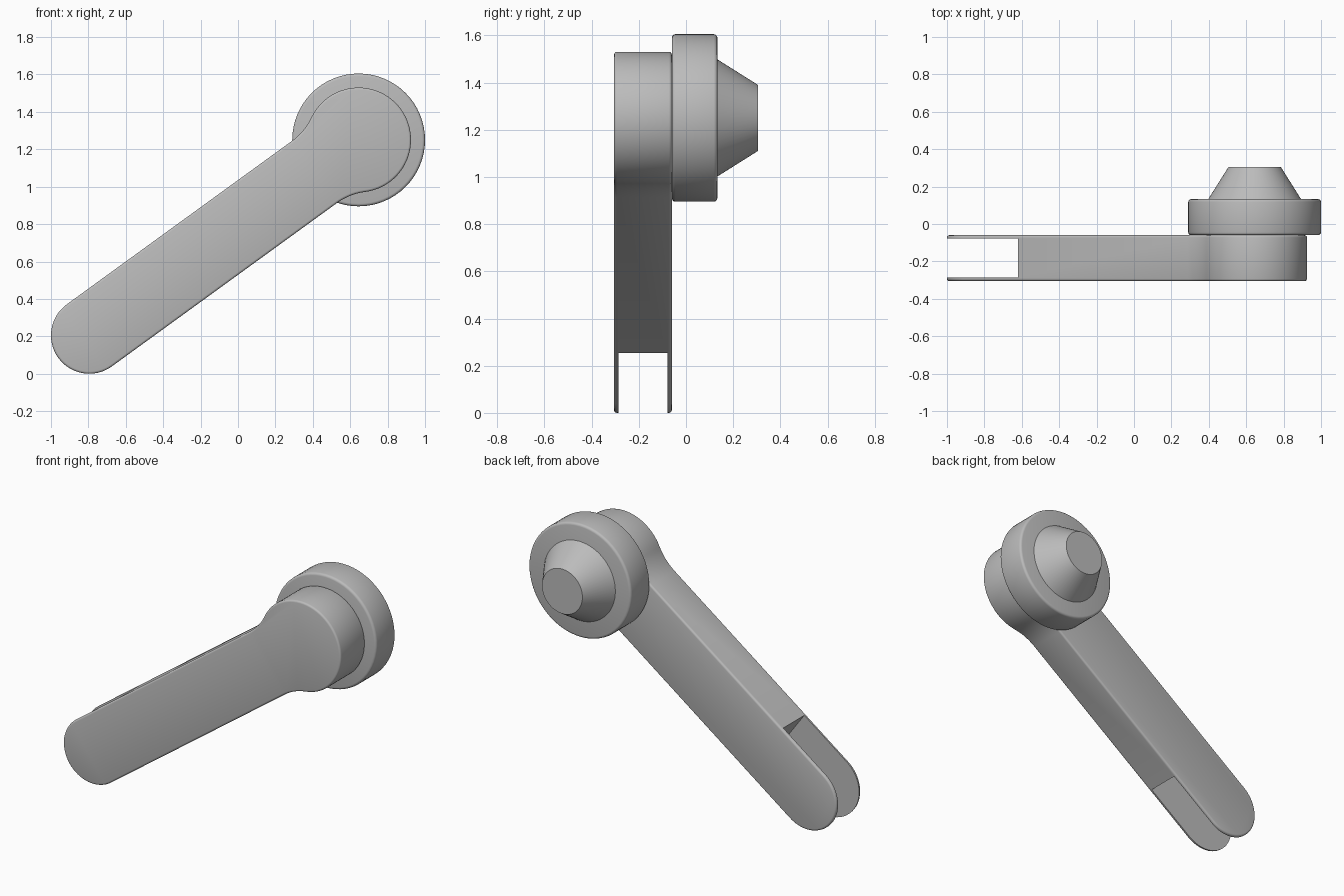
import bpy
import bmesh
from math import pi, cos, sin, atan2, hypot, sqrt, radians
from mathutils import Matrix

cube = bpy.data.objects.get("Cube")
if cube:
    bpy.data.objects.remove(cube, do_unlink=True)

HUB_X, HUB_Z = 0.645, 1.25       # pivot of the round end
TIP_X, TIP_Z = -0.795, 0.205     # centre of the forked end
HALF, HUB_R, FILLET = 0.205, 0.28, 0.33
FRONT, BACK = -0.305, -0.06
LENGTH = hypot(HUB_X - TIP_X, HUB_Z - TIP_Z)
TILT = atan2(HUB_Z - TIP_Z, HUB_X - TIP_X)

grey = bpy.data.materials.new("plain_grey")
grey.use_nodes = True
grey.diffuse_color = (0.5, 0.5, 0.5, 1)
grey.node_tree.nodes["Principled BSDF"].inputs["Base Color"].default_value = (0.5, 0.5, 0.5, 1)


def make_object(name, bm):
    bmesh.ops.recalc_face_normals(bm, faces=bm.faces)
    mesh = bpy.data.meshes.new(name)
    bm.to_mesh(mesh)
    bm.free()
    mesh.materials.append(grey)
    obj = bpy.data.objects.new(name, mesh)
    bpy.context.collection.objects.link(obj)
    return obj


def activate(obj):
    bpy.ops.object.select_all(action='DESELECT')
    obj.select_set(True)
    bpy.context.view_layer.objects.active = obj


def smooth(obj):
    activate(obj)
    bpy.ops.object.shade_smooth_by_angle(angle=radians(32))


def apply_modifier(obj, modifier):
    activate(obj)
    bpy.ops.object.modifier_apply(modifier=modifier.name)


def round_rims(obj, width):
    bevel = obj.modifiers.new("rounded_rims", 'BEVEL')
    bevel.width = width
    bevel.segments = 3
    bevel.limit_method = 'ANGLE'
    bevel.angle_limit = radians(60)
    apply_modifier(obj, bevel)


def arc(cx, cz, r, start, end, steps):
    angles = [start + (end - start) * i / steps for i in range(steps + 1)]
    return [(cx + r * cos(a), cz + r * sin(a)) for a in angles]


def turned_part(name, r_front, r_back, y_front, y_back):
    bm = bmesh.new()
    bmesh.ops.create_cone(bm, cap_ends=True, segments=64, radius1=r_front,
                          radius2=r_back, depth=y_back - y_front)
    bm.transform(Matrix.Translation((HUB_X, (y_front + y_back) / 2, HUB_Z))
                 @ Matrix.Rotation(-pi / 2, 4, 'X'))
    return make_object(name, bm)


# Arm outline along its own axis: hub, filleted neck, round tip
offset = sqrt((HUB_R + FILLET) ** 2 - (HALF + FILLET) ** 2)
phi = atan2(HALF + FILLET, -offset)
neck = arc(-offset, HALF + FILLET, FILLET, phi - pi, -pi / 2, 10)[1:]
outline = arc(0, 0, HUB_R, -phi, phi, 48) + neck
outline += arc(-LENGTH, 0, HALF, pi / 2, 3 * pi / 2, 32)
outline += [(u, -v) for u, v in reversed(neck)]

bm = bmesh.new()
face = bm.faces.new([bm.verts.new((u, FRONT, v)) for u, v in outline])
new = bmesh.ops.extrude_face_region(bm, geom=[face])["geom"]
bmesh.ops.translate(bm, vec=(0, BACK - FRONT, 0),
                    verts=[g for g in new if isinstance(g, bmesh.types.BMVert)])
arm = make_object("forked_arm", bm)
round_rims(arm, 0.012)

# Slot that splits the tip into two thin cheeks
slot_end, slot_start = 0.365 - LENGTH, -LENGTH - 0.4
bm = bmesh.new()
bmesh.ops.create_cube(bm, size=1)
bm.transform(Matrix.Translation(((slot_start + slot_end) / 2, (FRONT + BACK) / 2, 0))
             @ Matrix.Diagonal((slot_end - slot_start, 0.208, 1, 1)))
cutter = make_object("slot_cutter", bm)
cutter.hide_render = True
cut = arm.modifiers.new("slot", 'BOOLEAN')
cut.operation = 'DIFFERENCE'
cut.solver = 'EXACT'
cut.object = cutter
apply_modifier(arm, cut)
bpy.data.objects.remove(cutter, do_unlink=True)

arm.data.transform(Matrix.Translation((HUB_X, 0, HUB_Z)) @ Matrix.Rotation(-TILT, 4, 'Y'))
smooth(arm)

# Wide collar behind the hub
collar = turned_part("collar", 0.355, 0.355, -0.06, 0.133)
round_rims(collar, 0.015)
smooth(collar)

# Tapered knob on the back
smooth(turned_part("tapered_knob", 0.25, 0.14, 0.13, 0.305))
